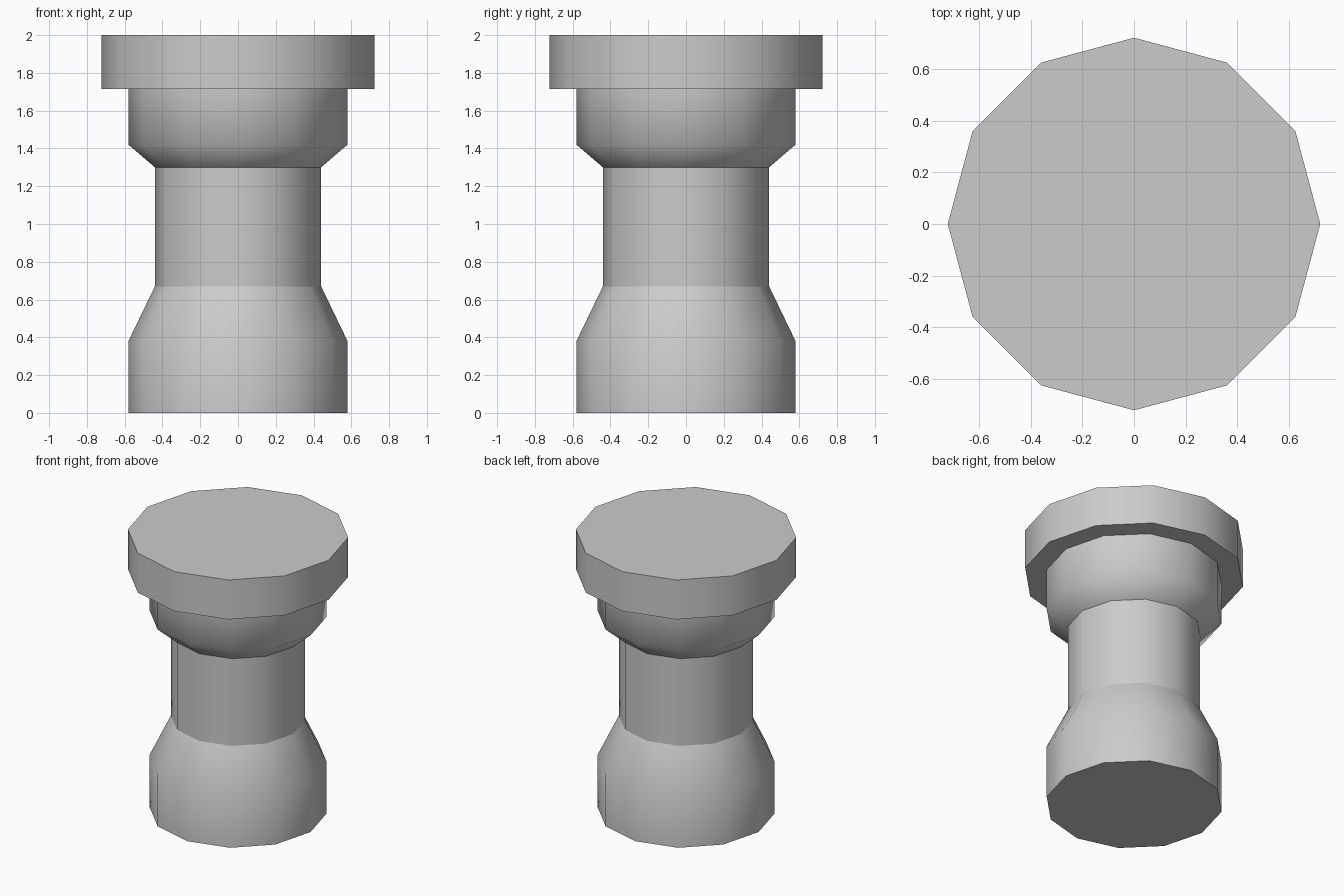
import bpy, bmesh
from math import cos, sin, pi, radians

if "Cube" in bpy.data.objects:
    bpy.data.objects.remove(bpy.data.objects["Cube"])

SIDES = 12


def lathe(name, profile, cap_bottom=False, cap_top=False):
    """Revolve (radius, z) points into a smooth-sided 12-gon part."""
    bm = bmesh.new()
    rings = [[bm.verts.new((r * cos(2 * pi * i / SIDES), r * sin(2 * pi * i / SIDES), z))
              for i in range(SIDES)] for r, z in profile]
    for low, high in zip(rings, rings[1:]):
        for i in range(SIDES):
            j = (i + 1) % SIDES
            bm.faces.new((low[i], low[j], high[j], high[i]))
    if cap_bottom:
        bm.faces.new(rings[0][::-1])
    if cap_top:
        bm.faces.new(rings[-1])
    mesh = bpy.data.meshes.new(name)
    bm.to_mesh(mesh)
    bm.free()
    obj = bpy.data.objects.new(name, mesh)
    bpy.context.collection.objects.link(obj)
    bpy.ops.object.select_all(action='DESELECT')
    obj.select_set(True)
    bpy.context.view_layer.objects.active = obj
    bpy.ops.object.shade_smooth_by_angle(angle=radians(60))
    return obj


# Tapering foot
lathe("base", [(0.58, 0), (0.58, 0.38), (0.44, 0.67)], cap_bottom=True)
# Narrow straight shaft
lathe("shaft", [(0.44, 0.67), (0.44, 1.30)])
# Flared collar under the slab
lathe("collar", [(0.44, 1.30), (0.58, 1.42), (0.58, 1.715)])
# Wide top slab with its underside ledge
lathe("top_slab", [(0.58, 1.715), (0.723, 1.715), (0.723, 2.0)], cap_top=True)
